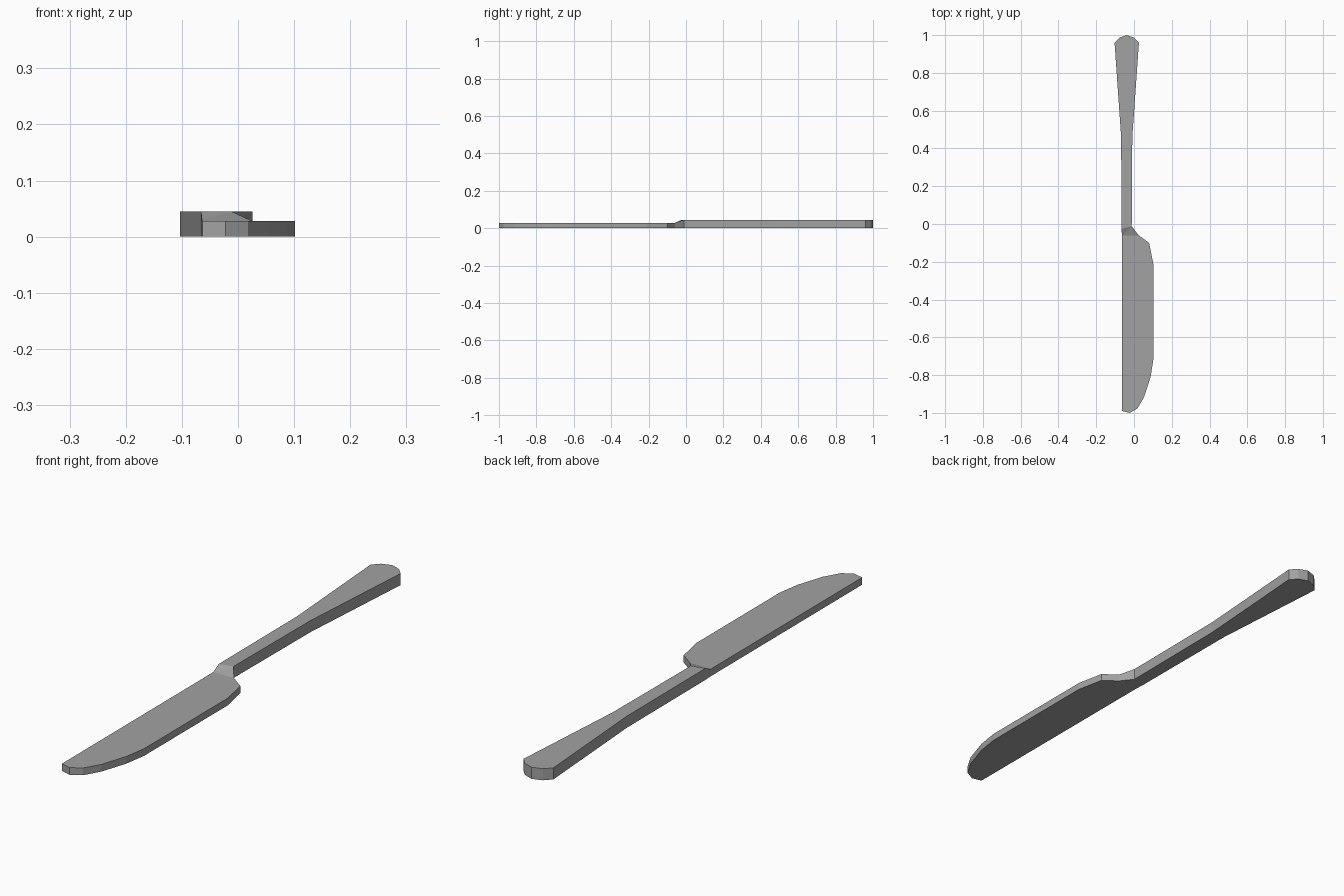
import bpy
import bmesh

if "Cube" in bpy.data.objects:
    bpy.data.objects.remove(bpy.data.objects["Cube"], do_unlink=True)

BLADE_Z, HANDLE_Z = 0.028, 0.045

steel = bpy.data.materials.new("steel grey")
steel.use_nodes = True
colour = (0.36, 0.36, 0.36, 1)
steel.diffuse_color = colour
steel.node_tree.nodes["Principled BSDF"].inputs["Base Color"].default_value = colour

# Outlines run anticlockwise; neighbouring parts share their joint points
blade = [(-0.064, -0.06), (-0.063, -0.99), (-0.022, -1.0), (0.018, -0.977),
         (0.054, -0.915), (0.088, -0.81), (0.102, -0.72), (0.102, -0.21),
         (0.08, -0.10), (0.025, -0.06)]
handle = [(-0.012, -0.012), (-0.009, 0.46), (0.026, 0.96), (0.0, 0.987),
          (-0.038, 1.0), (-0.077, 0.987), (-0.103, 0.96), (-0.068, 0.46),
          (-0.066, -0.025)]

bm = bmesh.new()


def rims(points, height):
    """Bottom and top vertices of one part."""
    return [[bm.verts.new((x, y, z)) for x, y in points] for z in (0, height)]


blade_low, blade_top = rims(blade, BLADE_Z)
handle_low, handle_top = rims(handle, HANDLE_Z)

# Top faces: blade, sloping neck, handle
bm.faces.new(blade_top)
bm.faces.new((blade_top[0], blade_top[-1], handle_top[0]))
bm.faces.new((blade_top[0], handle_top[0], handle_top[-1]))
bm.faces.new(handle_top)

# Underside and the wall around the whole outline
low, top = blade_low + handle_low, blade_top + handle_top
bm.faces.new(reversed(low))
for i in range(len(low)):
    j = (i + 1) % len(low)
    bm.faces.new((low[i], low[j], top[j], top[i]))
bmesh.ops.recalc_face_normals(bm, faces=bm.faces)

mesh = bpy.data.meshes.new("table_knife")
bm.to_mesh(mesh)
bm.free()
mesh.materials.append(steel)
bpy.context.collection.objects.link(bpy.data.objects.new("table_knife", mesh))
